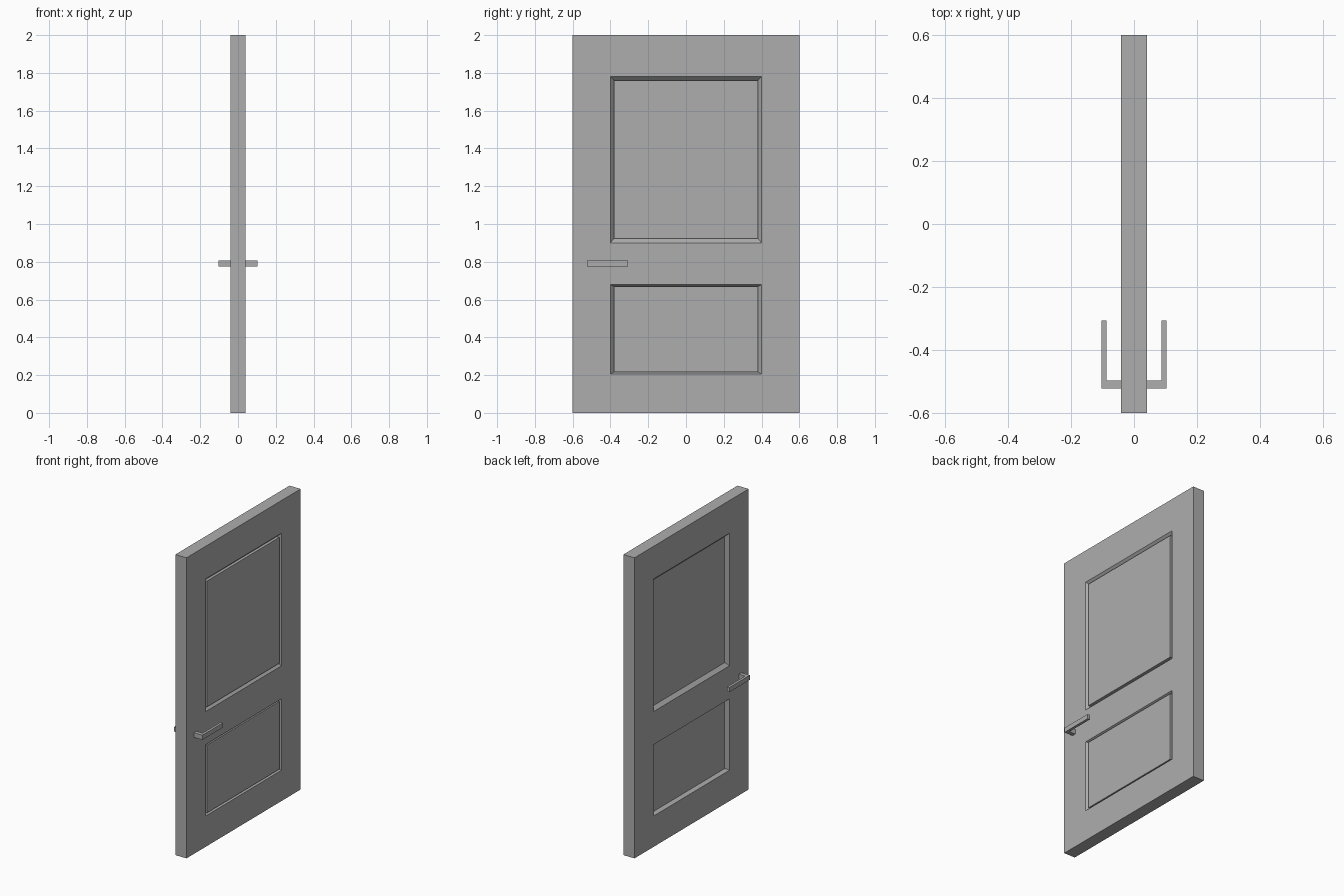
import bpy, bmesh
from mathutils import Vector

cube = bpy.data.objects.get("Cube")
if cube:
    bpy.data.objects.remove(cube, do_unlink=True)

GREY = (0.42, 0.42, 0.42, 1)
grey = bpy.data.materials.new("mid_grey")
grey.use_nodes = True
grey.diffuse_color = GREY
grey.node_tree.nodes["Principled BSDF"].inputs["Base Color"].default_value = GREY


def add_box(bm, low, high):
    low, high = Vector(low), Vector(high)
    for v in bmesh.ops.create_cube(bm, size=1)["verts"]:
        v.co = (low + high) / 2 + v.co * (high - low)


def finish(bm, name):
    bmesh.ops.recalc_face_normals(bm, faces=bm.faces)
    mesh = bpy.data.meshes.new(name)
    bm.to_mesh(mesh)
    bm.free()
    mesh.materials.append(grey)
    obj = bpy.data.objects.new(name, mesh)
    bpy.context.collection.objects.link(obj)


def push(bm, face, scale, offset):
    """Extrude one face, shrink it about its centre and shift it along x."""
    new = bmesh.ops.extrude_discrete_faces(bm, faces=[face])["faces"][0]
    centre = new.calc_center_median()
    for v in new.verts:
        v.co = centre + (v.co - centre) * scale
        v.co.x += offset
    return new


# Door slab, cut along the panel borders
HALF_T, HALF_W, PANEL_W = 0.041, 0.6, 0.401
PANELS = [(0.205, 0.68), (0.9, 1.782)]
GROOVE, RAISE = 0.023, 0.019

bm = bmesh.new()
add_box(bm, (-HALF_T, -HALF_W, 0), (HALF_T, HALF_W, 2))
cuts = [((0, y, 0), (0, 1, 0)) for y in (-PANEL_W, PANEL_W)]
cuts += [((0, 0, z), (0, 0, 1)) for pair in PANELS for z in pair]
for point, normal in cuts:
    bmesh.ops.bisect_plane(bm, geom=bm.verts[:] + bm.edges[:] + bm.faces[:],
                           plane_co=point, plane_no=normal)

# Sunken panels on both sides, with a raised field on the left side
bm.normal_update()
panel_faces = []
for f in bm.faces:
    c = f.calc_center_median()
    if abs(f.normal.x) > 0.9 and abs(c.y) < PANEL_W and any(a < c.z < b for a, b in PANELS):
        panel_faces.append((f, 1 if c.x > 0 else -1))
for face, side in panel_faces:
    floor = push(bm, face, 0.95, -side * GROOVE)
    if side > 0:
        push(bm, floor, 1, RAISE)
finish(bm, "door_slab")

# Lever handles: a stem out of the slab and a grip turned along the door
for side, name in ((1, "left_handle"), (-1, "right_handle")):
    bm = bmesh.new()
    add_box(bm, (0.038, -0.523, 0.776), (0.104, -0.497, 0.807))
    bmesh.ops.bisect_plane(bm, geom=bm.verts[:] + bm.edges[:] + bm.faces[:],
                           plane_co=(0.087, 0, 0), plane_no=(1, 0, 0))
    bm.normal_update()
    grip = next(f for f in bm.faces
                if f.normal.y > 0.9 and f.calc_center_median().x > 0.087)
    end = bmesh.ops.extrude_discrete_faces(bm, faces=[grip])["faces"][0]
    for v in end.verts:
        v.co.y = -0.307
    for v in bm.verts:
        v.co.x *= side
    finish(bm, name)
